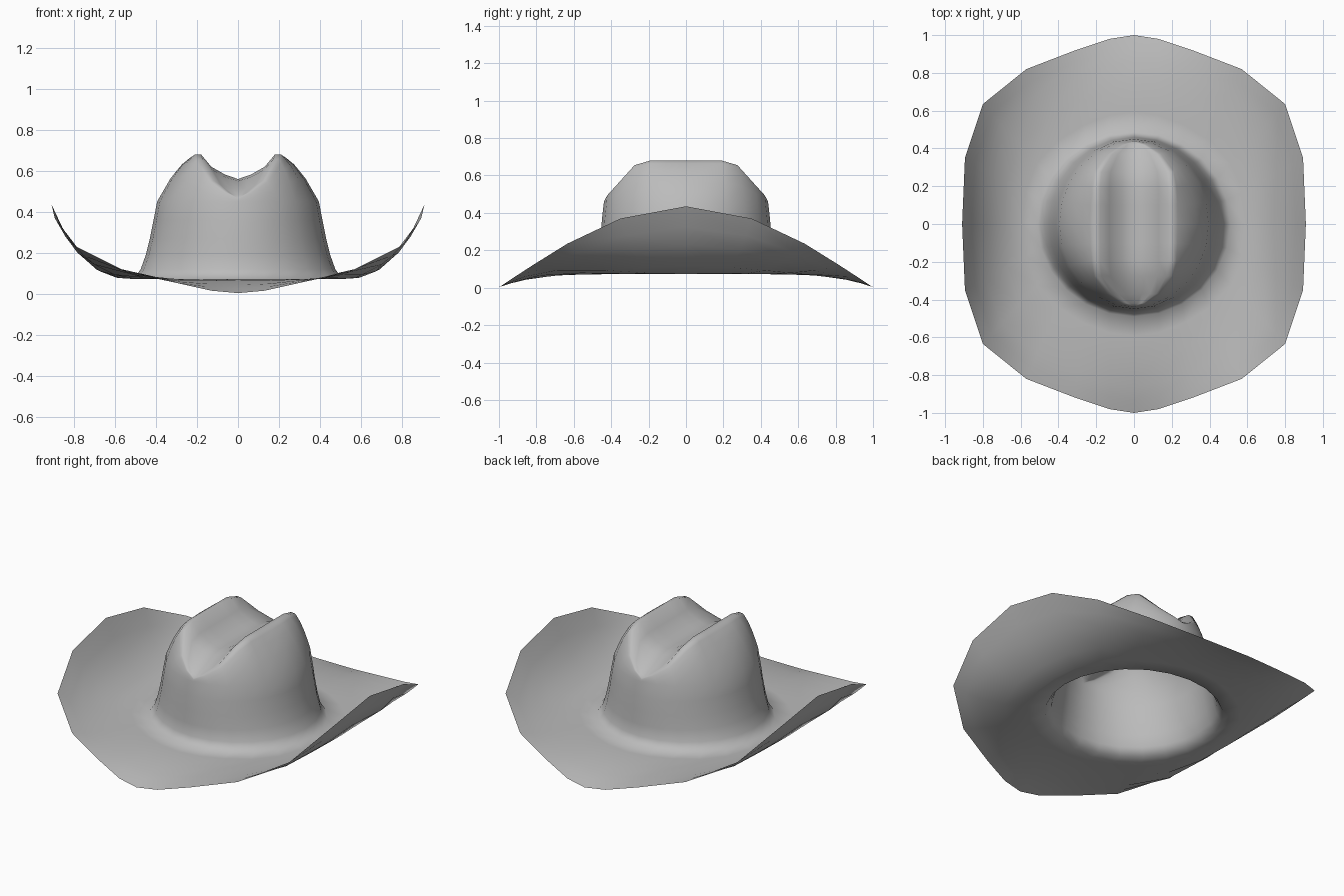
import bpy, bmesh, math

cube = bpy.data.objects.get("Cube")
if cube:
    bpy.data.objects.remove(cube, do_unlink=True)

felt = bpy.data.materials.new("grey_felt")
felt.use_nodes = True
felt.diffuse_color = (0.5, 0.5, 0.5, 1)
bsdf = next(n for n in felt.node_tree.nodes if n.type == "BSDF_PRINCIPLED")
bsdf.inputs["Base Color"].default_value = (0.5, 0.5, 0.5, 1)

STEPS = 6  # segments in a quarter ring, from the side to the front


def ellipse(rx, ry, z):
    angles = [math.pi / 2 * i / STEPS for i in range(STEPS + 1)]
    return [(rx * math.cos(a), ry * math.sin(a), z) for a in angles]


def blend(p, q, t):
    return tuple(a + (b - a) * t for a, b in zip(p, q))


# Quarter of the rolled brim edge
edge = [(.91, 0, .435), (.895, .35, .37), (.80, .635, .235), (.57, .82, .12),
        (.31, .92, .055), (.13, .98, .015), (0, 1, .003)]
# Quarter of the crown ridge, and the height of the crease beside it
ridge = [(.21, 0, .68), (.21, .10, .68), (.21, .19, .68), (.20, .275, .655),
         (.135, .37, .55), (.06, .42, .495), (0, .437, .465)]
crease = [.56, .56, .56, .55, .51, .482, .465]

rings = []
# Brim: curls up steeply towards the sides
base = ellipse(.51, .49, .072)
for t in (1, .87, .725, .45, .2, 0):
    ring = []
    for b, e in zip(base, edge):
        x, y, _ = blend(b, e, t)
        ring.append((x, y, b[2] + (e[2] - b[2]) * t ** 2.6))
    rings.append(ring)

# Crown wall
for rx, ry, z in ((.475, .465, .12), (.45, .46, .19), (.43, .455, .27),
                  (.412, .45, .36), (.395, .44, .45)):
    rings.append(ellipse(rx, ry, z))

# Shoulder from the wall to the ridge
wall = rings[-1]
for t in (.35, .65, .88, 1):
    ring = []
    for i, (w, r) in enumerate(zip(wall, ridge)):
        x, y, z = blend(w, r, t)
        bulge = .035 * math.sin(math.pi * t) * math.cos(math.pi / 2 * i / STEPS)
        ring.append((x, y, z + bulge))
    rings.append(ring)

# Lengthwise crease, falling from the ridge to the centre line
for s, drop in ((.86, 1.0), (.62, .5), (.3, .18), (0, 0)):
    rings.append([(r[0] * s, r[1], c + (r[2] - c) * drop)
                  for r, c in zip(ridge, crease)])


def full_ring(q):
    """Mirror a quarter ring into a closed loop."""
    half = q + [(-x, y, z) for x, y, z in reversed(q[:-1])]
    return half + [(x, -y, z) for x, y, z in reversed(half[1:-1])]


# Join the rings into one open shell
bm = bmesh.new()
loops = [[bm.verts.new(p) for p in full_ring(q)] for q in rings]
for lower, upper in zip(loops, loops[1:]):
    n = len(lower)
    for i in range(n):
        j = (i + 1) % n
        bm.faces.new((lower[i], lower[j], upper[j], upper[i]))
bmesh.ops.remove_doubles(bm, verts=bm.verts, dist=.0005)
for f in bm.faces:
    f.smooth = True

mesh = bpy.data.meshes.new("hat")
bm.to_mesh(mesh)
bm.free()
mesh.materials.append(felt)
hat = bpy.data.objects.new("hat", mesh)
bpy.context.collection.objects.link(hat)
